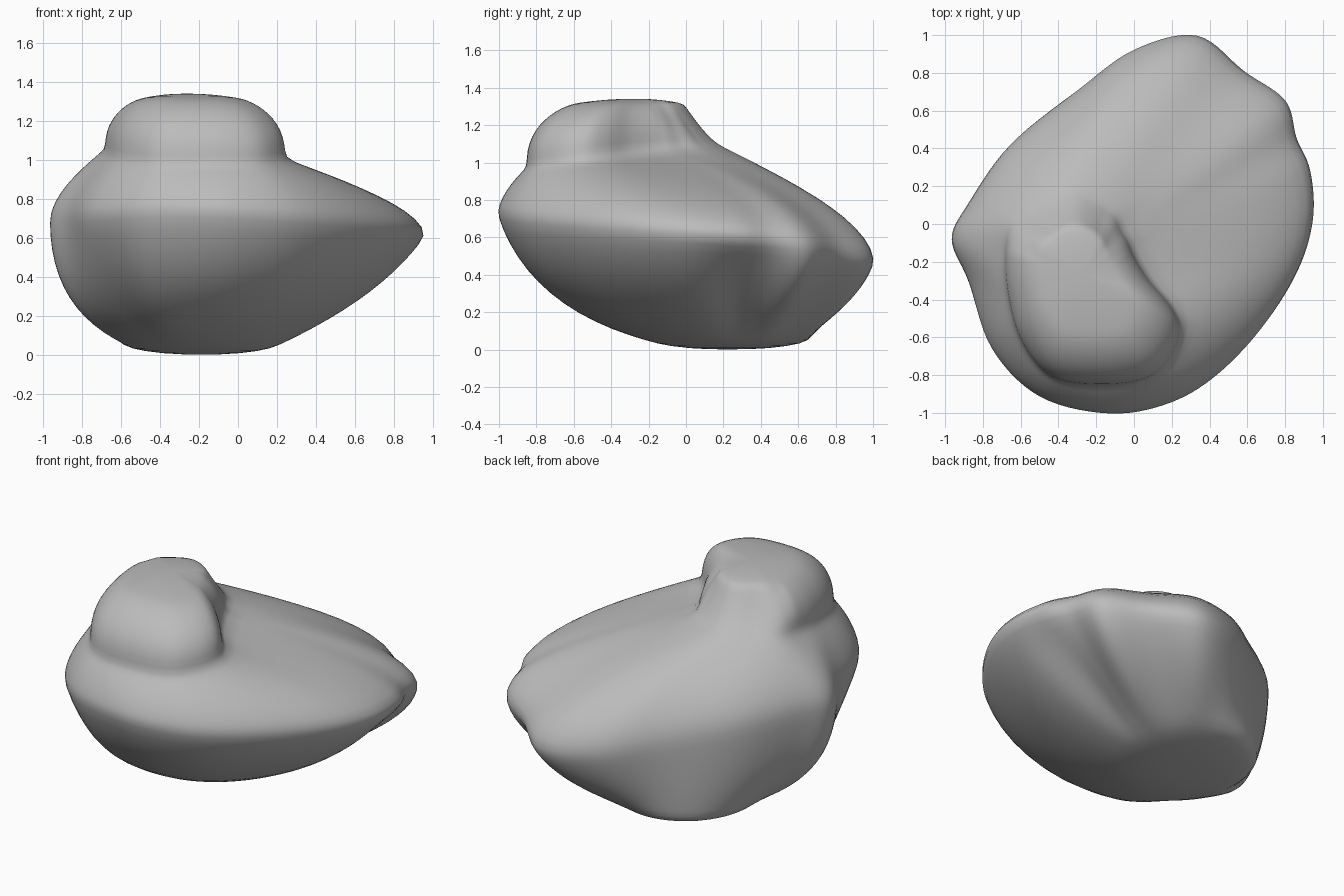
import bpy
import bmesh
import math
from mathutils import Vector

old = bpy.data.objects.get("Cube")
if old:
    bpy.data.objects.remove(old, do_unlink=True)

# Key columns, anticlockwise from the front:
# rim x, y, z, neck x, y, and how far the underside folds inward
COLUMNS = [
    (-.12, -1.01, .72, -.15, -.85, .2),
    (.2, -.95, .7, .08, -.81, .2),
    (.45, -.8, .68, .2, -.69, .2),
    (.69, -.55, .66, .24, -.55, .2),
    (.88, -.25, .64, .19, -.43, .2),
    (.965, .03, .62, .08, -.3, .25),
    (.955, .29, .6, 0, -.17, .42),
    (.875, .46, .59, -.03, -.09, .25),
    (.81, .66, .57, -.06, -.03, 0),
    (.59, .82, .52, -.1, .06, .25),
    (.34, 1.01, .48, -.18, .13, .15),
    (0, .93, .5, -.3, .18, .2),
    (-.3, .71, .56, -.42, .17, .2),
    (-.66, .42, .64, -.55, .1, .15),
    (-.88, .11, .69, -.66, 0, .1),
    (-.97, -.08, .69, -.68, -.15, 0),
    (-.88, -.3, .7, -.67, -.35, .05),
    (-.76, -.66, .7, -.6, -.61, .3),
    (-.5, -.92, .72, -.43, -.81, .2),
]
AROUND, STEPS = 7, 12
BASE = Vector((-.19, .23, 0))
CROWN = Vector((-.27, -.27, 0))


def closed_spline(keys, per_span):
    """Smooth closed curve through keys of any dimension."""
    out, n = [], len(keys)
    for i in range(n):
        quad = [keys[(i + k) % n] for k in (-1, 0, 1, 2)]
        for s in range(per_span):
            t = s / per_span
            out.append([.5 * (2 * b + (c - a) * t + (2 * a - 5 * b + 4 * c - d) * t * t
                              + (3 * b - a - 3 * c + d) * t ** 3)
                        for a, b, c, d in zip(*quad)])
    return out


def between(p, q, flat, rise):
    """Point part way from p to q, with separate sideways and upward shares."""
    r = p.lerp(q, flat)
    r.z = p.z + (q.z - p.z) * rise
    return r


def bezier(a, b, c, d):
    """Points along a cubic curve, without its last point."""
    return [a * (1 - t) ** 3 + b * 3 * t * (1 - t) ** 2 + c * 3 * t * t * (1 - t) + d * t ** 3
            for t in (i / STEPS for i in range(STEPS))]


def profile(column):
    """One vertical profile from the foot up over the rim and head."""
    rx, ry, rz, nx, ny, fold = column
    rim = Vector((rx, ry, rz))
    neck = Vector((nx, ny, 1.07 + .11 * ny))
    angle = math.atan2(ry - BASE.y, rx - BASE.x)
    foot = BASE + Vector((.4 * math.cos(angle), .43 * math.sin(angle), .045))
    crown = CROWN.lerp(Vector((nx, ny, 0)), .57)
    crown.z = 1.315
    # Rounded foot
    points = []
    for s in (.25, .5, .75, .9):
        p = BASE.lerp(foot, s)
        p.z = .045 * s ** 3
        points.append(p)
    # Underside, fuller towards the front and the right
    ctrl = between(rim, foot, fold, .63 - .1 * (rx + ry))
    points += bezier(foot, foot.lerp(ctrl, .67), rim.lerp(ctrl, .67), rim)
    # Sloping upper body
    points += bezier(rim, between(rim, neck, .04, .38), between(rim, neck, .6, .77), neck)
    # Head side, bulging at the front and sagging at the back
    back = min(1, max(0, (ny + .15) / .25))
    low = between(neck, crown, -.1 + .45 * back, .55 - .35 * back)
    high = between(neck, crown, .5 + .2 * back, .9 - .3 * back)
    points += bezier(neck, low, high, crown)
    # Flattened crown
    for s in (1, .9, .75, .5, .25):
        p = CROWN.lerp(crown, s)
        p.z = 1.315 + .028 * (1 - s * s)
        points.append(p)
    return points


stone = bpy.data.materials.new("plain_grey")
stone.use_nodes = True
grey = (.5, .5, .5, 1)
stone.diffuse_color = grey
shader = next(n for n in stone.node_tree.nodes if n.type == "BSDF_PRINCIPLED")
shader.inputs["Base Color"].default_value = grey

# Skin the profiles into one closed body
bm = bmesh.new()
strips = [[bm.verts.new(p) for p in profile(c)] for c in closed_spline(COLUMNS, AROUND)]
bottom = bm.verts.new(BASE)
top = bm.verts.new((CROWN.x, CROWN.y, 1.343))
for i, right in enumerate(strips):
    left = strips[i - 1]
    bm.faces.new((bottom, right[0], left[0]))
    bm.faces.new((top, left[-1], right[-1]))
    for j in range(len(left) - 1):
        bm.faces.new((left[j], right[j], right[j + 1], left[j + 1]))
# Soften the joins between zones
for _ in range(3):
    bmesh.ops.smooth_vert(bm, verts=bm.verts, factor=.5,
                          use_axis_x=True, use_axis_y=True, use_axis_z=True)
bmesh.ops.recalc_face_normals(bm, faces=bm.faces)
for face in bm.faces:
    face.smooth = True
mesh = bpy.data.meshes.new("stone_body")
bm.to_mesh(mesh)
bm.free()
mesh.materials.append(stone)
body = bpy.data.objects.new("stone_body", mesh)
bpy.context.collection.objects.link(body)
